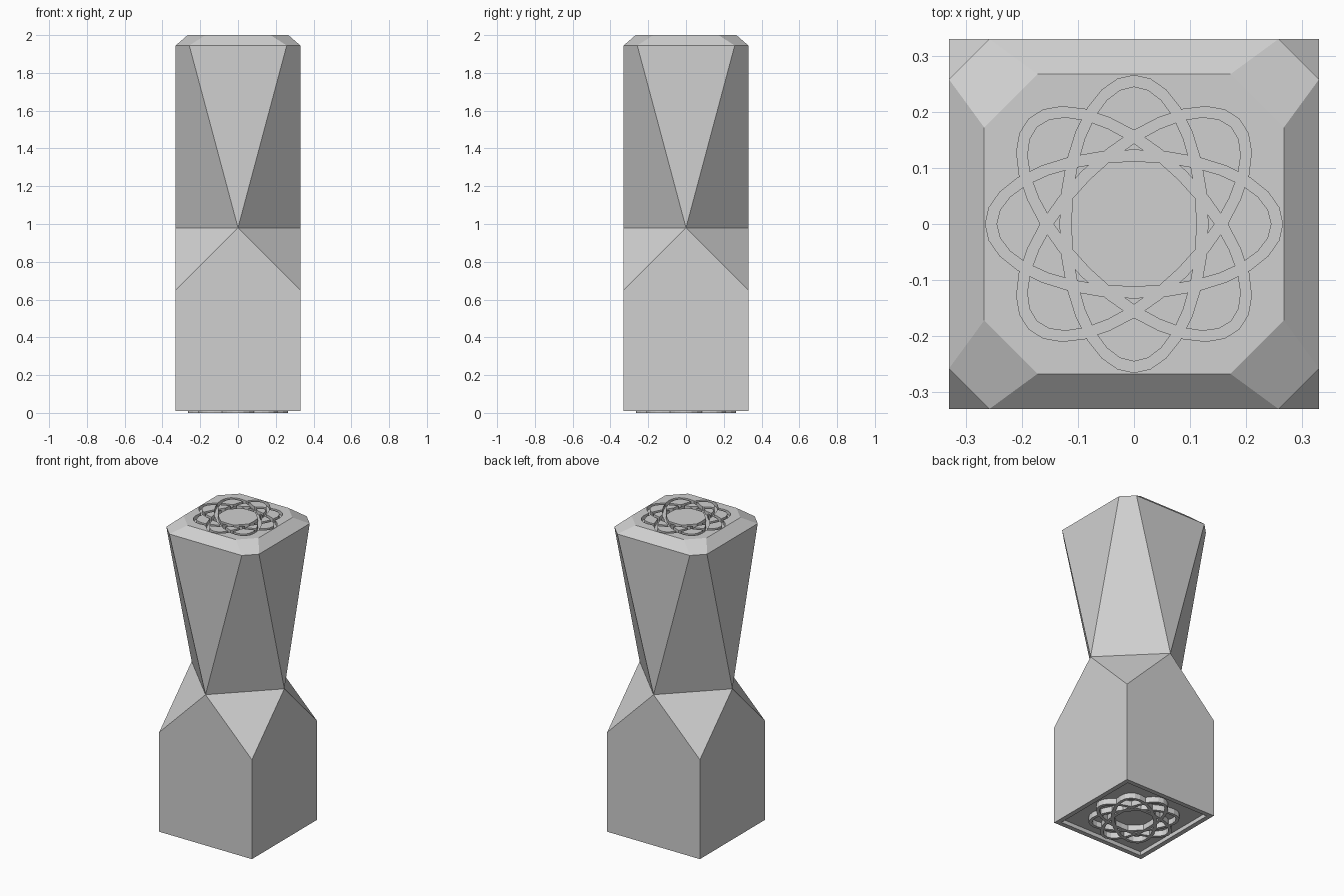
import bpy, bmesh
from math import sin, cos, pi, radians
from mathutils import Matrix, Vector

cube = bpy.data.objects.get("Cube")
if cube:
    bpy.data.objects.remove(cube, do_unlink=True)

W = 0.33                    # half width of the column
C = 0.258                   # half length of the long octagon sides
TX, TY = 0.172, 0.267       # top plateau octagon
Z_BASE, Z_SHOULDER, Z_WAIST, Z_RIM, Z_TOP = 0.01, 0.65, 0.98, 1.945, 2.0
RELIEF = 0.025              # depth of the rosette and of the base recess

grey = bpy.data.materials.new("light grey")
grey.use_nodes = True
grey.diffuse_color = (0.63, 0.63, 0.63, 1)
grey.node_tree.nodes["Principled BSDF"].inputs["Base Color"].default_value = (0.63, 0.63, 0.63, 1)


def make_object(name, bm):
    bmesh.ops.remove_doubles(bm, verts=bm.verts, dist=1e-5)
    bmesh.ops.recalc_face_normals(bm, faces=bm.faces)
    mesh = bpy.data.meshes.new(name)
    bm.to_mesh(mesh)
    bm.free()
    mesh.materials.append(grey)
    obj = bpy.data.objects.new(name, mesh)
    bpy.context.collection.objects.link(obj)
    return obj


def boolean(target, tool, operation):
    """Apply a boolean and remove the tool object."""
    mod = target.modifiers.new("boolean", 'BOOLEAN')
    mod.operation, mod.solver, mod.object = operation, 'EXACT', tool
    tool.hide_render = True
    bpy.context.view_layer.objects.active = target
    bpy.ops.object.modifier_apply(modifier=mod.name)
    bpy.data.objects.remove(tool, do_unlink=True)


def ellipse_ring(angle, z0, z1, steps=28):
    """Flat elliptical band, turned about z."""
    bm = bmesh.new()
    turn = Matrix.Rotation(angle, 3, 'Z')
    loops = []
    for i in range(steps):
        t = 2 * pi * i / steps
        loops.append([bm.verts.new(turn @ Vector((a * cos(t), b * sin(t), z)))
                      for a, b, z in ((0.265, 0.132, z0), (0.265, 0.132, z1),
                                      (0.245, 0.112, z1), (0.245, 0.112, z0))])
    for i, p in enumerate(loops):
        q = loops[(i + 1) % steps]
        for j in range(4):
            k = (j + 1) % 4
            bm.faces.new((p[j], q[j], q[k], p[k]))
    return make_object("ellipse_ring", bm)


def rosette(name, z0, z1):
    """Four crossing ellipses merged into one relief."""
    obj = ellipse_ring(0, z0, z1)
    obj.name = name
    for k in (1, 2, 3):
        boolean(obj, ellipse_ring(radians(45 * k), z0, z1), 'UNION')
    return obj


# Column body: one quarter of faces, repeated around z
quarter = [
    [(-W, -W, Z_BASE), (W, -W, Z_BASE), (W, -W, Z_SHOULDER), (0, -W, Z_WAIST), (-W, -W, Z_SHOULDER)],
    [(W, -W, Z_SHOULDER), (W, 0, Z_WAIST), (0, -W, Z_WAIST)],
    [(0, -W, Z_WAIST), (C, -W, Z_RIM), (-C, -W, Z_RIM)],
    [(0, -W, Z_WAIST), (W, 0, Z_WAIST), (W, -C, Z_RIM), (C, -W, Z_RIM)],
    [(-C, -W, Z_RIM), (C, -W, Z_RIM), (TX, -TY, Z_TOP), (-TX, -TY, Z_TOP)],
    [(C, -W, Z_RIM), (W, -C, Z_RIM), (TY, -TX, Z_TOP), (TX, -TY, Z_TOP)],
]
bm = bmesh.new()
plateau, base = [], []
for k in range(4):
    turn = Matrix.Rotation(k * pi / 2, 3, 'Z')
    for face in quarter:
        bm.faces.new([bm.verts.new(turn @ Vector(p)) for p in face])
    plateau += [turn @ Vector((s * TX, -TY, Z_TOP)) for s in (-1, 1)]
    base.append(turn @ Vector((-W, -W, Z_BASE)))
for cap in (plateau, base):
    bm.faces.new([bm.verts.new(p) for p in cap])
body = make_object("column_body", bm)

# Square recess under the base
bm = bmesh.new()
bmesh.ops.create_cube(bm, size=1, matrix=Matrix.Translation((0, 0, Z_BASE + RELIEF - 0.1))
                      @ Matrix.Diagonal((0.6, 0.6, 0.2, 1)))
boolean(body, make_object("recess_cutter", bm), 'DIFFERENCE')

# Rosette engraved in the top, and raised inside the base recess
boolean(body, rosette("rosette_cutter", Z_TOP - RELIEF, Z_TOP + 0.05), 'DIFFERENCE')
rosette("base_rosette", 0, Z_BASE + RELIEF + 0.005)
